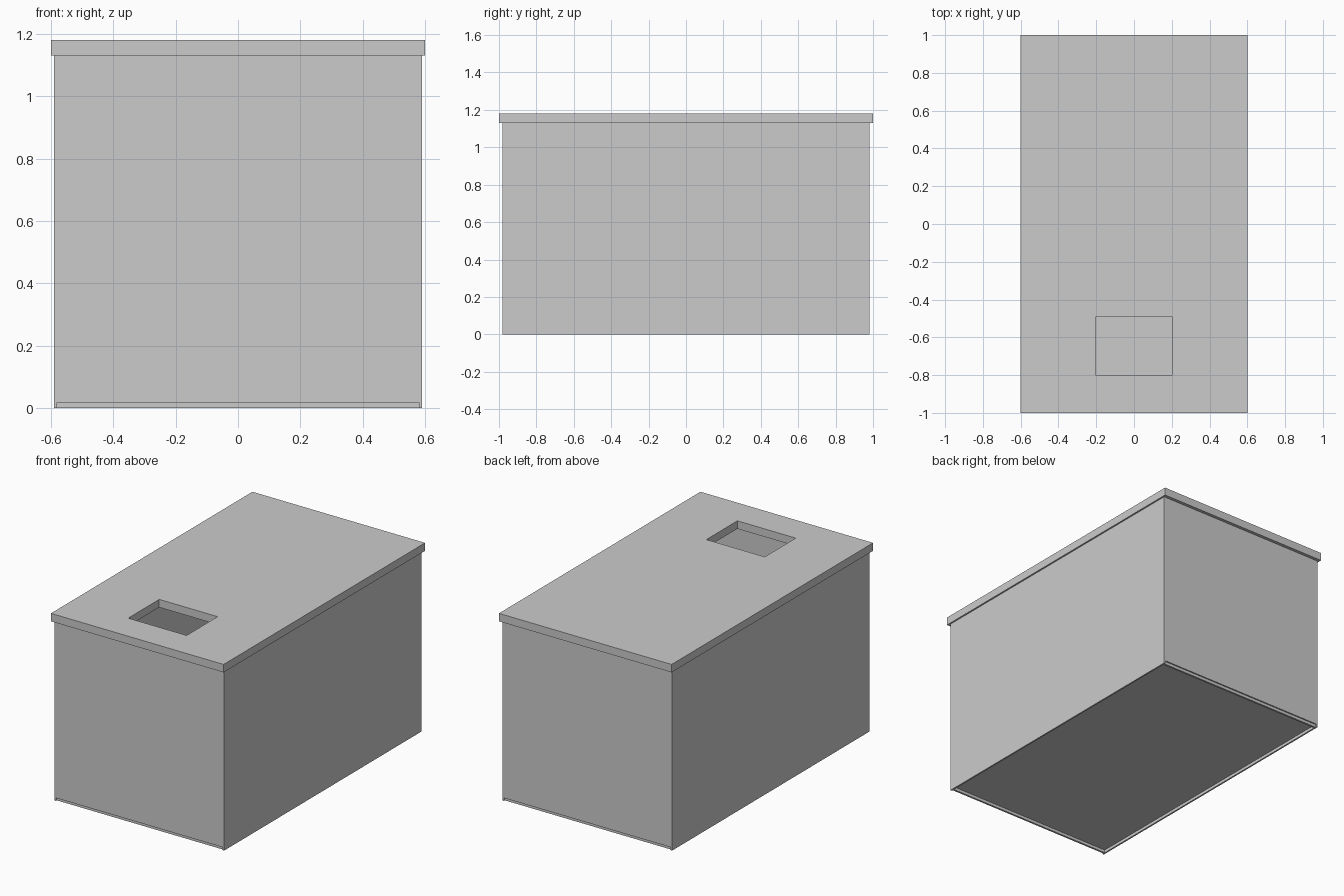
import bpy, bmesh
from mathutils import Vector

if "Cube" in bpy.data.objects:
    bpy.data.objects.remove(bpy.data.objects["Cube"])


def box(name, lo, hi):
    """Axis-aligned box between two corners."""
    lo, hi = Vector(lo), Vector(hi)
    bm = bmesh.new()
    bmesh.ops.create_cube(bm, size=1)
    bmesh.ops.scale(bm, vec=hi - lo, verts=bm.verts)
    bmesh.ops.translate(bm, vec=(lo + hi) / 2, verts=bm.verts)
    me = bpy.data.meshes.new(name)
    bm.to_mesh(me)
    bm.free()
    ob = bpy.data.objects.new(name, me)
    bpy.context.collection.objects.link(ob)
    return ob


W, L = 0.59, 0.98        # half width and half length of the body
LID_Z, TOP = 1.13, 1.18  # lid underside and top
BASE = 0.018             # recess under the floor
T = 0.01                 # sheet thickness

# Side walls, reaching the ground
for s, side in ((-1, "left"), (1, "right")):
    xs = sorted((s * W, s * (W - T)))
    box(side + "_wall", (xs[0], -L, 0), (xs[1], L, LID_Z))

# End walls, stopping above a slightly inset base strip
for s, end in ((-1, "front"), (1, "back")):
    ys = sorted((s * L, s * (L - 2 * T)))
    box(end + "_wall", (-W + T, ys[0], BASE), (W - T, ys[1], LID_Z))
    ys = sorted((s * (L - 0.8 * T), s * (L - 2 * T)))
    box(end + "_base_strip", (-W + T, ys[0], 0), (W - T, ys[1], BASE))

# Recessed floor
box("floor", (-W + T, -L + 2 * T, BASE), (W - T, L - 2 * T, BASE + T))

# Overhanging lid with a rectangular opening near the front
lid = box("lid", (-0.6, -1, LID_Z), (0.6, 1, TOP))
cutter = box("opening_cutter", (-0.203, -0.8, LID_Z - 0.1), (0.203, -0.492, TOP + 0.1))
cutter.hide_render = True
cutter.hide_viewport = False
cutter.display_type = 'WIRE'
mod = lid.modifiers.new("opening", 'BOOLEAN')
mod.operation = 'DIFFERENCE'
mod.solver = 'EXACT'
mod.object = cutter

# Apply the cut and drop the cutter
bpy.context.view_layer.objects.active = lid
bpy.ops.object.modifier_apply(modifier=mod.name)
bpy.data.objects.remove(cutter)
